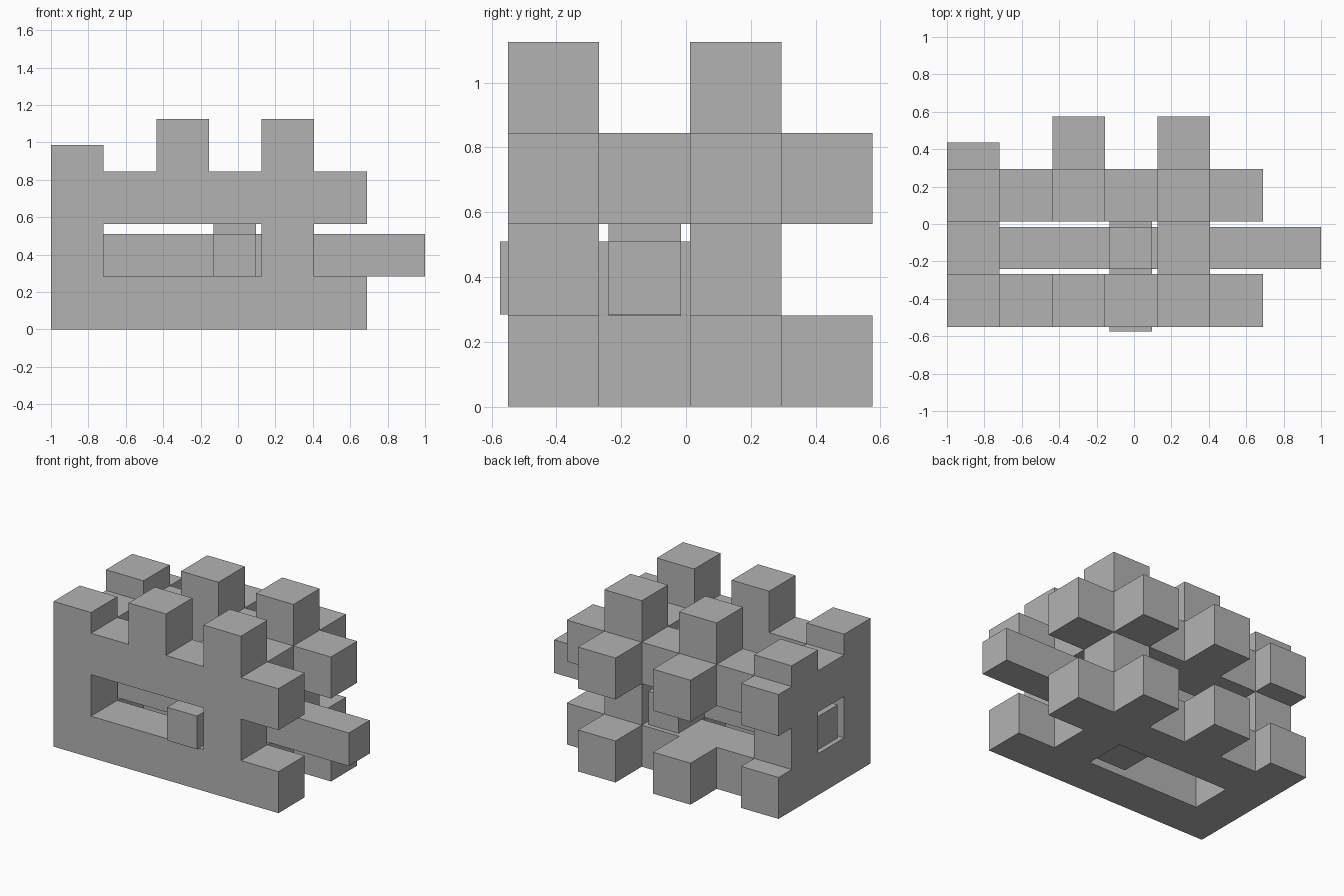
import bpy
import bmesh
from itertools import product
from mathutils import Vector

if "Cube" in bpy.data.objects:
    bpy.data.objects.remove(bpy.data.objects["Cube"], do_unlink=True)

CELL = 0.2815
ORIGIN = Vector((-1.0, -0.55, 0.0))

grey = bpy.data.materials.new("plain_grey")
grey.use_nodes = True
grey.diffuse_color = (0.45, 0.45, 0.45, 1)
grey.node_tree.nodes["Principled BSDF"].inputs["Base Color"].default_value = (0.45, 0.45, 0.45, 1)


def add_object(name, bm):
    bmesh.ops.recalc_face_normals(bm, faces=bm.faces)
    mesh = bpy.data.meshes.new(name)
    bm.to_mesh(mesh)
    bm.free()
    mesh.materials.append(grey)
    obj = bpy.data.objects.new(name, mesh)
    bpy.context.collection.objects.link(obj)
    return obj


def add_box(name, low, high):
    low, high = Vector(low), Vector(high)
    bm = bmesh.new()
    bmesh.ops.create_cube(bm, size=1)
    for v in bm.verts:
        v.co = (low + high) / 2 + v.co * (high - low)
    return add_object(name, bm)


# Frame: block of cells with slots cut through along all three axes
cells = set(product(range(5), range(3), range(3)))
cells -= {(x, 1, 1) for x in range(5)}
cells -= {(x, y, 1) for x in range(1, 4) for y in range(3)}
cells -= {(x, 1, z) for x in range(1, 4) for z in range(3)}

# Teeth on the top, back and left end
for a, b in product((0, 2), repeat=2):
    cells.add((5, a, b))
    for x in (0, 2, 4):
        cells.add((x, a, 3))
        cells.add((x, 3, b))

# Outer skin of the cells
bm = bmesh.new()
corners = {}


def corner(p):
    if p not in corners:
        q = list(p)
        if q[0] <= 1:  # teeth at the right end are half length
            q[1], q[2] = min(q[1], 3.5), min(q[2], 3.5)
        corners[p] = bm.verts.new(ORIGIN + Vector(q) * CELL)
    return corners[p]


for cell in sorted(cells):
    for axis, side in product(range(3), (0, 1)):
        beside = list(cell)
        beside[axis] += 2 * side - 1
        if tuple(beside) in cells:
            continue
        u, v = (axis + 1) % 3, (axis + 2) % 3
        loop = []
        for du, dv in ((0, 0), (1, 0), (1, 1), (0, 1)):
            p = list(cell)
            p[axis] += side
            p[u] += du
            p[v] += dv
            loop.append(corner(tuple(p)))
        bm.faces.new(loop if side else loop[::-1])

mesh = bpy.data.meshes.new("slotted_frame")
bm.to_mesh(mesh)
bm.free()
mesh.materials.append(grey)
bpy.context.collection.objects.link(bpy.data.objects.new("slotted_frame", mesh))

# Loose bars threaded through the slots
add_box("long_bar", (-0.97, -0.24, 0.284), (1.0, -0.015, 0.509))
add_box("cross_bar", (-0.13, -0.575, 0.284), (0.095, 0.267, 0.509))
add_box("upright_bar", (-0.13, -0.24, 0.028), (0.095, -0.015, 0.817))
